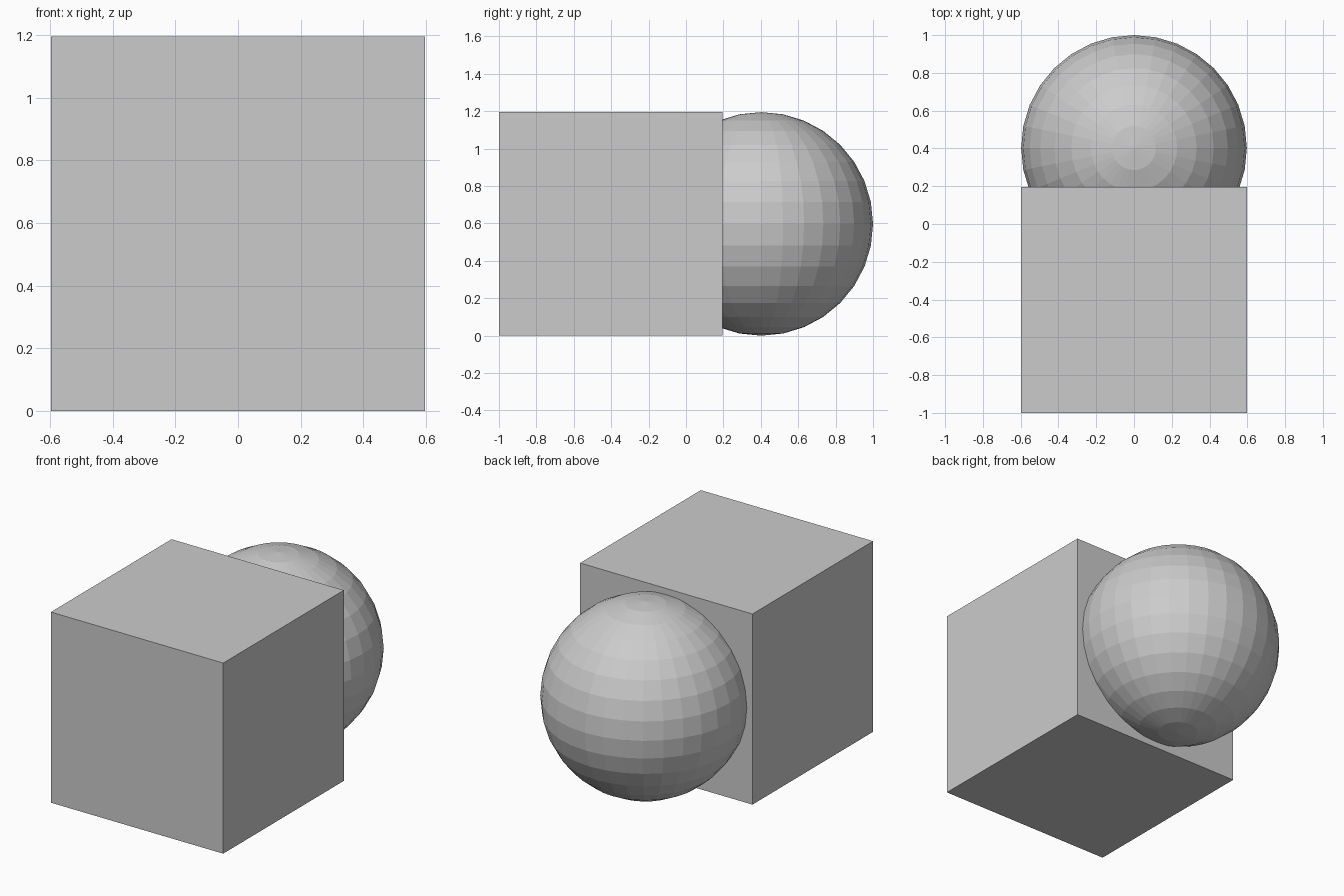
import bpy

if "Cube" in bpy.data.objects:
    bpy.data.objects.remove(bpy.data.objects["Cube"])

R = 0.5975          # half the box side, also the ball radius
OFFSET = 1 - R      # distance of each centre from the origin

# Box at the front
bpy.ops.mesh.primitive_cube_add(size=2 * R, location=(0, -OFFSET, R))
bpy.context.object.name = "box"

# Faceted ball sunk into the back of the box
bpy.ops.mesh.primitive_uv_sphere_add(segments=32, ring_count=16, radius=R,
                                     location=(0, OFFSET, R))
bpy.context.object.name = "ball"
bpy.ops.object.shade_flat()
